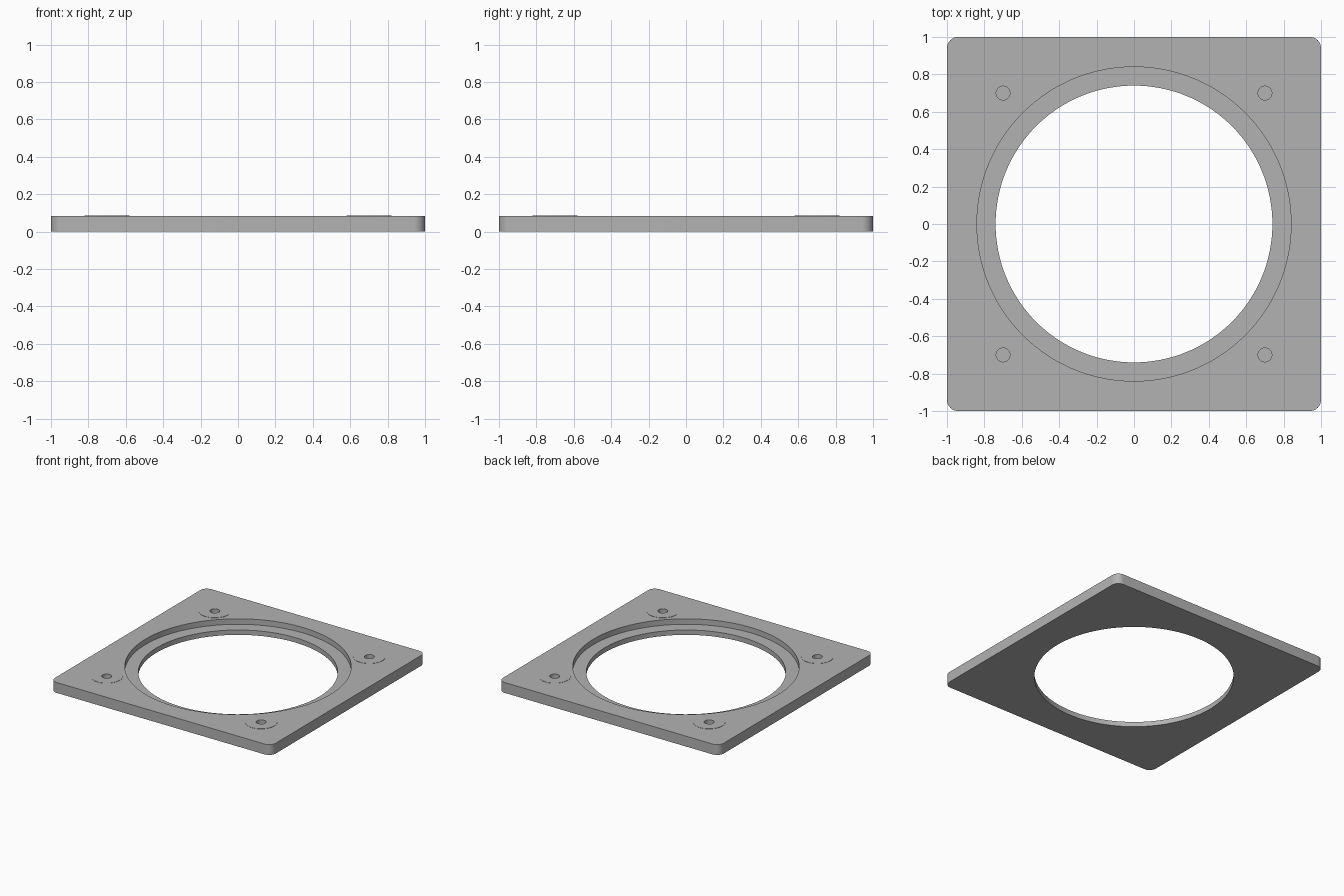
import bpy

cube = bpy.data.objects.get("Cube")
if cube:
    bpy.data.objects.remove(cube, do_unlink=True)

THICK = 0.085      # plate thickness
LEDGE = 0.04       # height of the recessed ring
PAD = 0.002        # height of the pads around the screw holes
SCREW = 0.70       # screw hole offset

grey = bpy.data.materials.new("plain grey")
grey.use_nodes = True
colour = (0.45, 0.45, 0.45, 1)
grey.diffuse_color = colour
grey.node_tree.nodes["Principled BSDF"].inputs["Base Color"].default_value = colour


def cylinder(name, radius, low, high, x=0, y=0, sides=48):
    bpy.ops.mesh.primitive_cylinder_add(
        vertices=sides, radius=radius, depth=high - low,
        location=(x, y, (low + high) / 2))
    ob = bpy.context.object
    ob.name = name
    ob.data.materials.append(grey)
    return ob


def apply_boolean(target, tool, operation):
    mod = target.modifiers.new(tool.name, 'BOOLEAN')
    mod.operation = operation
    mod.solver = 'EXACT'
    mod.object = tool
    bpy.context.view_layer.objects.active = target
    bpy.ops.object.modifier_apply(modifier=mod.name)
    bpy.data.objects.remove(tool, do_unlink=True)


# Square plate
bpy.ops.mesh.primitive_cube_add(size=1, location=(0, 0, THICK / 2))
plate = bpy.context.object
plate.name = "mounting_plate"
plate.scale = (2, 2, THICK)
bpy.ops.object.transform_apply(location=True, scale=True)
plate.data.materials.append(grey)

# Rounded vertical corners
weights = plate.data.attributes.new("bevel_weight_edge", 'FLOAT', 'EDGE')
for edge in plate.data.edges:
    a, b = (plate.data.vertices[i].co for i in edge.vertices)
    weights.data[edge.index].value = float(abs(a.z - b.z) > THICK / 2)
bevel = plate.modifiers.new("corners", 'BEVEL')
bevel.limit_method = 'WEIGHT'
bevel.width = 0.06
bevel.segments = 10
bpy.ops.object.modifier_apply(modifier=bevel.name)

# Large opening and the recessed ring around it
apply_boolean(plate, cylinder("opening", 0.74, -0.1, 0.2, sides=128), 'DIFFERENCE')
apply_boolean(plate, cylinder("recess", 0.84, LEDGE, 0.2, sides=128), 'DIFFERENCE')

# Shallow pads with blind screw holes
for x in (-SCREW, SCREW):
    for y in (-SCREW, SCREW):
        apply_boolean(plate, cylinder("pad", 0.12, LEDGE, THICK + PAD, x, y), 'UNION')
        apply_boolean(plate, cylinder("screw_hole", 0.037, LEDGE, 0.2, x, y), 'DIFFERENCE')

bpy.ops.object.select_all(action='DESELECT')
plate.select_set(True)
bpy.context.view_layer.objects.active = plate
bpy.ops.object.shade_smooth_by_angle()
